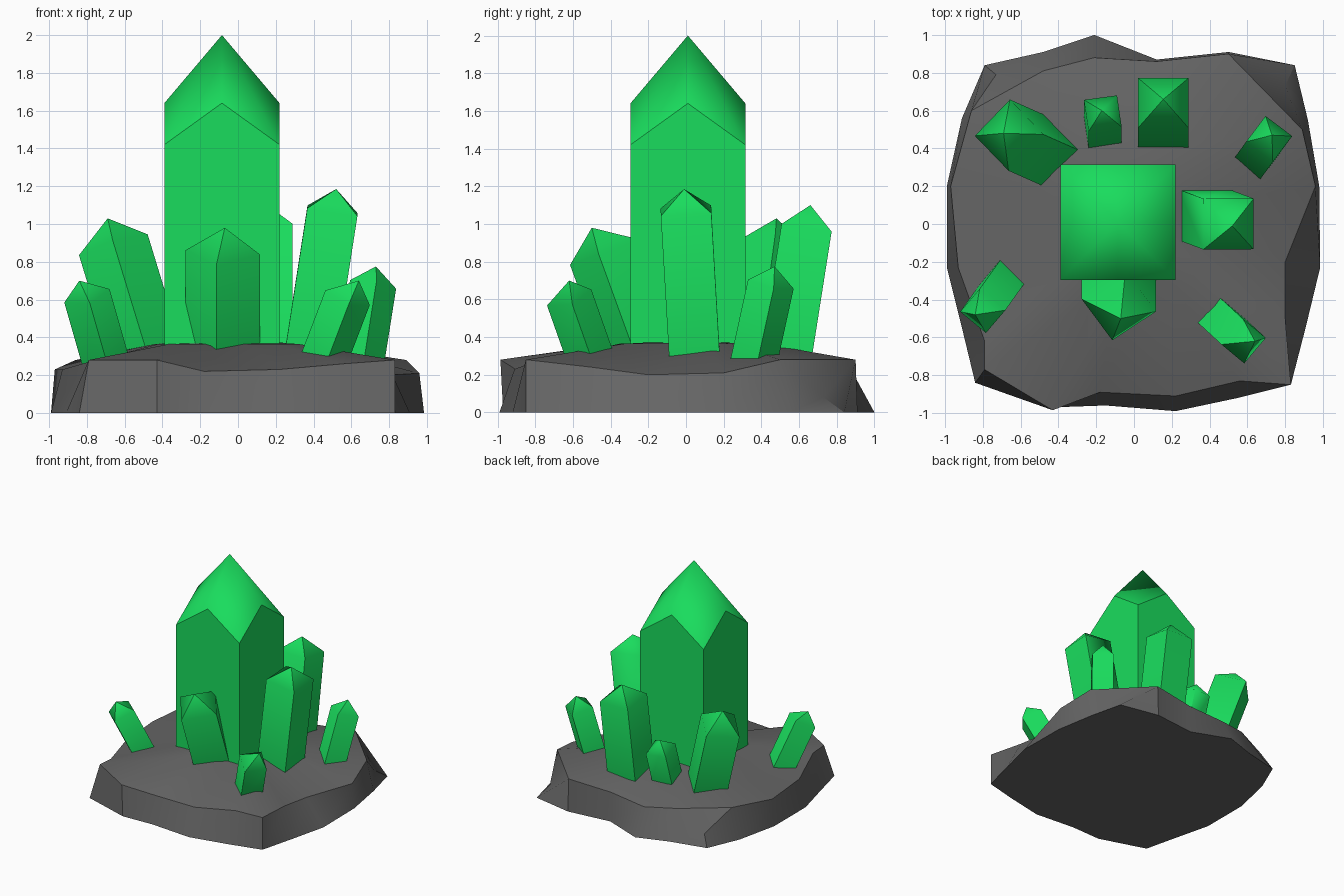
import bpy, math
from mathutils import Vector

if "Cube" in bpy.data.objects:
    bpy.data.objects.remove(bpy.data.objects["Cube"])

green = bpy.data.materials.new("crystal_green")
green.diffuse_color = (0.01, 0.72, 0.11, 1)
green.use_nodes = True
green.node_tree.nodes["Principled BSDF"].inputs["Base Color"].default_value = green.diffuse_color
dark = bpy.data.materials.new("rock_grey")
dark.diffuse_color = (0.13, 0.13, 0.13, 1)
dark.use_nodes = True
dark.node_tree.nodes["Principled BSDF"].inputs["Base Color"].default_value = dark.diffuse_color


def add_mesh(name, verts, faces, mat):
    mesh = bpy.data.meshes.new(name)
    mesh.from_pydata([tuple(v) for v in verts], [], faces)
    mesh.update()
    ob = bpy.data.objects.new(name, mesh)
    bpy.context.collection.objects.link(ob)
    mesh.materials.append(mat)
    return ob


def smooth(ob, degrees):
    bpy.ops.object.select_all(action='DESELECT')
    ob.select_set(True)
    bpy.context.view_layer.objects.active = ob
    bpy.ops.object.shade_smooth_by_angle(angle=math.radians(degrees))


# Rock base: paired bottom and top outline points (bottom x, y, top x, y, z)
rim = [
    (.98, .20, .96, .20, .21), (.92, .55, .89, .50, .28), (.85, .84, .80, .73, .08),
    (.50, .91, .50, .90, .28), (.12, .87, .12, .86, .25), (-.21, 1.0, -.21, .88, .22),
    (-.48, .91, -.48, .81, .25), (-.79, .84, -.73, .79, .09), (-.91, .56, -.86, .60, .28),
    (-.99, .20, -.97, .20, .23), (-.99, -.23, -.93, -.23, .23), (-.91, -.55, -.79, -.62, .27),
    (-.84, -.84, -.79, -.77, .28), (-.43, -.97, -.43, -.985, .28), (-.15, -.96, -.18, -.89, .22),
    (.22, -.99, .22, -.91, .23), (.55, -.92, .56, -.83, .26), (.83, -.85, .83, -.85, .28),
    (.91, -.54, .80, -.50, .24), (.985, -.23, .80, -.20, .20),
]
n = len(rim)
chipped = (2, 7)  # broken-off back corners
verts = [(a, b, 0) for a, b, *_ in rim]
verts += [(c, d, e) for _, _, c, d, e in rim]
faces = [tuple(reversed(range(n)))]
for i in range(n):
    j = (i + 1) % n
    faces.append((i, j, n + j, n + i))
for i in chipped:
    faces.append((n + i - 1, n + i, n + i + 1))
# Raised plateau inside the upper edge
edge = [i for i in range(n) if i not in chipped]
m = len(edge)
verts += [(rim[i][2] * .42 - .03, rim[i][3] * .42 + .03, .365) for i in edge]
verts.append((-.05, .08, .385))
for k in range(m):
    q = (k + 1) % m
    faces += [(n + edge[k], n + edge[q], 2 * n + q, 2 * n + k),
              (2 * n + k, 2 * n + q, 2 * n + m)]
smooth(add_mesh("rock_base", verts, faces, dark), 30)

# Large crystal: square column whose sides rise to gables under a smooth cap
cx, cy, h = -.085, .01, .305
verts = []
ring = [(1, 0), (1, 1), (0, 1), (-1, 1), (-1, 0), (-1, -1), (0, -1), (1, -1)]
for x, y in ring:
    verts.append((cx + x * h, cy + y * h, 1.42 if x and y else 1.64))
verts += [(cx + x * h, cy + y * h, .2) for x, y in ring[1::2]]
verts.append((cx, cy, 2.0))
faces = [(i, (i + 1) % 8, 12) for i in range(8)]
for k in range(4):
    a, b = 2 * k + 1, (2 * k + 3) % 8
    faces.append((8 + k, 8 + (k + 1) % 4, b, (a + 1) % 8, a))
faces.append((11, 10, 9, 8))
big = add_mesh("main_crystal", verts, faces, green)
for p in big.data.polygons[:8]:
    p.use_smooth = True
for e in big.data.edges:
    if max(e.vertices) < 8:
        e.use_edge_sharp = True


# Small crystal: leaning square prism with a low pyramid tip
def crystal(name, base, shoulder, tip, r, spin):
    base, shoulder = Vector(base), Vector(shoulder)
    axis = (shoulder - base).normalized()
    turn = Vector((0, 0, 1)).rotation_difference(axis)
    corners = [turn @ Vector((r * math.cos(math.radians(spin + 90 * k)),
                              r * math.sin(math.radians(spin + 90 * k)), 0)) for k in range(4)]
    foot = base - axis * .08
    v = [foot + c for c in corners] + [shoulder + c for c in corners] + [Vector(tip)]
    f = [(3, 2, 1, 0)]
    for k in range(4):
        q = (k + 1) % 4
        f += [(k, q, 4 + q, 4 + k), (4 + k, 4 + q, 8)]
    smooth(add_mesh(name, v, f, green), 55)


crystal("front_crystal", (-.08, -.23, .30), (-.08, -.43, .85), (-.07, -.50, .98), .20, -10)
crystal("left_back_crystal", (-.48, .39, .30), (-.66, .47, .89), (-.69, .48, 1.03), .19, 0)
crystal("right_crystal", (.38, .045, .30), (.50, .0, 1.07), (.52, -.01, 1.185), .19, 45)
crystal("back_crystal", (.155, .53, .28), (.155, .64, .98), (.155, .66, 1.10), .19, 45)
crystal("small_back_crystal", (-.165, .49, .30), (-.165, .585, .60), (-.17, .60, .68), .125, 53)
crystal("front_right_crystal", (.45, -.50, .27), (.58, -.62, .61), (.64, -.62, .70), .125, 5)
crystal("back_right_crystal", (.65, .36, .27), (.715, .45, .68), (.73, .47, .775), .125, 8)
crystal("front_left_crystal", (-.70, -.32, .27), (-.80, -.46, .62), (-.84, -.48, .70), .125, 5)
